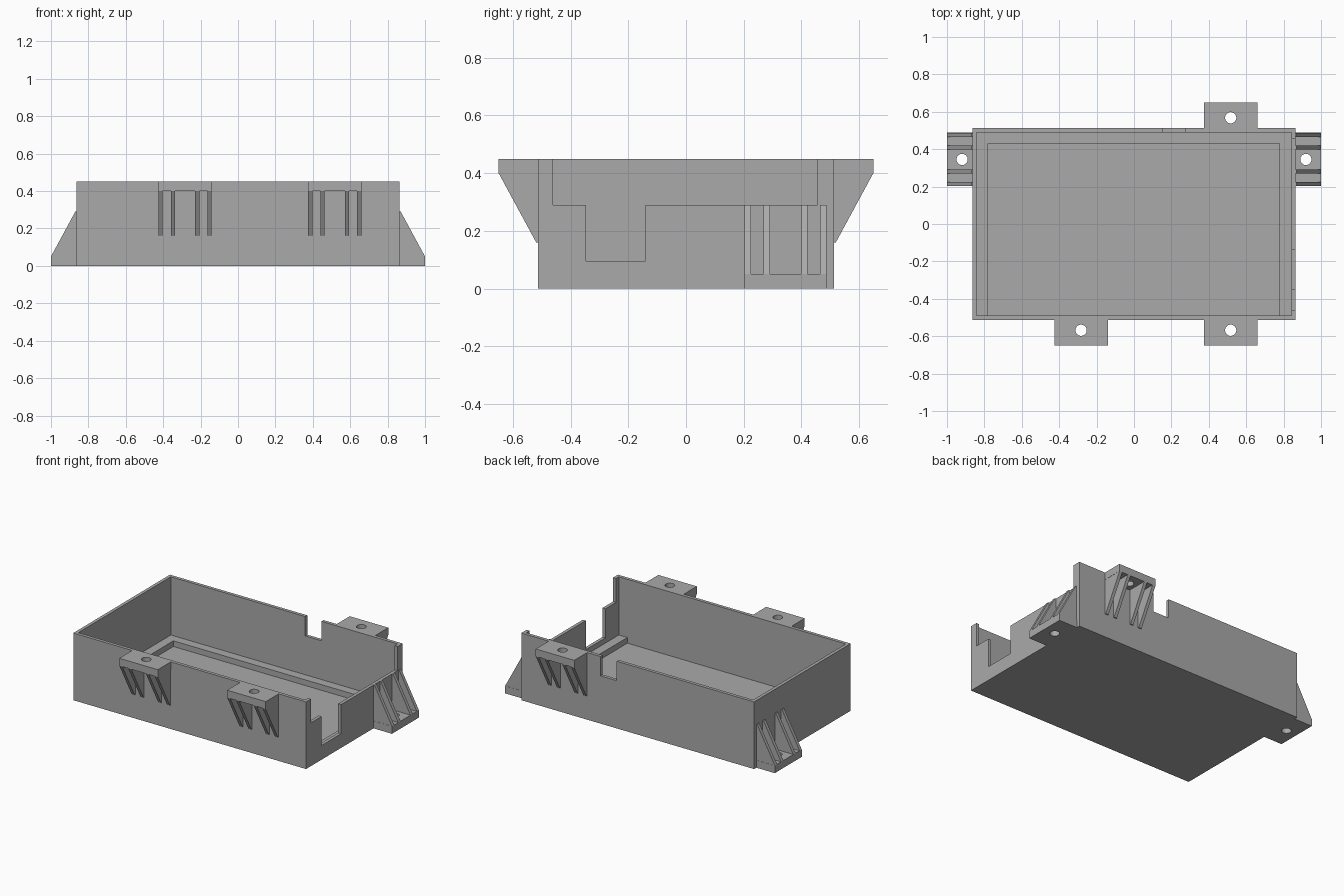
import bpy
import bmesh
from math import pi
from mathutils import Matrix, Vector

cube = bpy.data.objects.get("Cube")
if cube:
    bpy.data.objects.remove(cube, do_unlink=True)

grey = bpy.data.materials.new("grey plastic")
grey.use_nodes = True
grey.diffuse_color = (0.4, 0.4, 0.4, 1)
grey.node_tree.nodes["Principled BSDF"].inputs["Base Color"].default_value = (0.4, 0.4, 0.4, 1)

HX, HY, H = 0.863, 0.512, 0.45      # tray half sizes and height
WALL, FLOOR, LEDGE = 0.022, 0.022, 0.06
REACH, HALF_W, PLATE = 0.137, 0.143, 0.05


def make_object(name, bm):
    bmesh.ops.recalc_face_normals(bm, faces=bm.faces[:])
    mesh = bpy.data.meshes.new(name)
    bm.to_mesh(mesh)
    bm.free()
    mesh.materials.append(grey)
    obj = bpy.data.objects.new(name, mesh)
    bpy.context.collection.objects.link(obj)
    return obj


def add_box(bm, low, high):
    low, high = Vector(low), Vector(high)
    size = high - low
    matrix = Matrix.Translation((low + high) / 2) @ Matrix.Diagonal((*size, 1))
    bmesh.ops.create_cube(bm, size=1, matrix=matrix)


def add_prism(bm, profile, x0, x1):
    """Extrude a (y, z) profile along x."""
    face = bm.faces.new([bm.verts.new((x0, y, z)) for y, z in profile])
    moved = bmesh.ops.extrude_face_region(bm, geom=[face])["geom"]
    verts = [v for v in moved if isinstance(v, bmesh.types.BMVert)]
    bmesh.ops.translate(bm, verts=verts, vec=(x1 - x0, 0, 0))


def box(name, low, high):
    bm = bmesh.new()
    add_box(bm, low, high)
    return make_object(name, bm)


def cut(target, cutter):
    """Subtract the cutter, then discard it."""
    cutter.hide_render = True
    mod = target.modifiers.new("cut", "BOOLEAN")
    mod.operation = "DIFFERENCE"
    mod.solver = "EXACT"
    mod.object = cutter
    bpy.context.view_layer.objects.active = target
    bpy.ops.object.modifier_apply(modifier=mod.name)
    bpy.data.objects.remove(cutter, do_unlink=True)


# Tray: solid block with the cavity and the sunken floor removed
tray = box("tray", (-HX, -HY, 0), (HX, HY, H))
cut(tray, box("cavity", (WALL - HX, WALL - HY, LEDGE), (HX - WALL, HY - WALL, 1)))
cut(tray, box("floor_recess", (-0.78, WALL - HY, FLOOR), (0.778, 0.43, LEDGE + 0.1)))

# Cable opening in the left side wall: stepped cut
bm = bmesh.new()
add_prism(bm, [(-0.46, 1), (-0.46, 0.29), (-0.347, 0.29), (-0.347, 0.095),
               (-0.14, 0.095), (-0.14, 0.29), (0.456, 0.29), (0.456, 1)],
          HX - WALL - 0.01, HX + 0.1)
cut(tray, make_object("side_opening", bm))

# Small notch in the back wall
cut(tray, box("back_notch", (0.155, HY - WALL - 0.01, 0.32), (0.275, HY + 0.1, 1)))


def bracket(name, location, axis, angle):
    """Drilled lug with four triangular ribs; local +y points out of the wall."""
    lug = box(name, (-HALF_W, 0, 0), (HALF_W, REACH, PLATE))
    bm = bmesh.new()
    bmesh.ops.create_cone(bm, cap_ends=True, segments=32, radius1=0.03, radius2=0.03,
                          depth=0.4, matrix=Matrix.Translation((0, 0.056, 0)))
    cut(lug, make_object("screw_hole", bm))
    bm = bmesh.new()
    bm.from_mesh(lug.data)
    for x in (-0.131, -0.065, 0.065, 0.131):
        add_prism(bm, [(0, PLATE), (REACH, PLATE), (0.007, 0.29), (0, 0.29)],
                  x - 0.011, x + 0.011)
    bm.to_mesh(lug.data)
    bm.free()
    lug.matrix_world = Matrix.Translation(location) @ Matrix.Rotation(angle, 4, axis)


# Lugs flush with the rim
bracket("front_right_bracket", (-0.283, -HY, H), "X", pi)
bracket("front_left_bracket", (0.517, -HY, H), "X", pi)
bracket("back_bracket", (0.517, HY, H), "Y", pi)
# Lugs flush with the base
bracket("left_side_bracket", (HX, 0.345, 0), "Z", -pi / 2)
bracket("right_side_bracket", (-HX, 0.345, 0), "Z", pi / 2)
